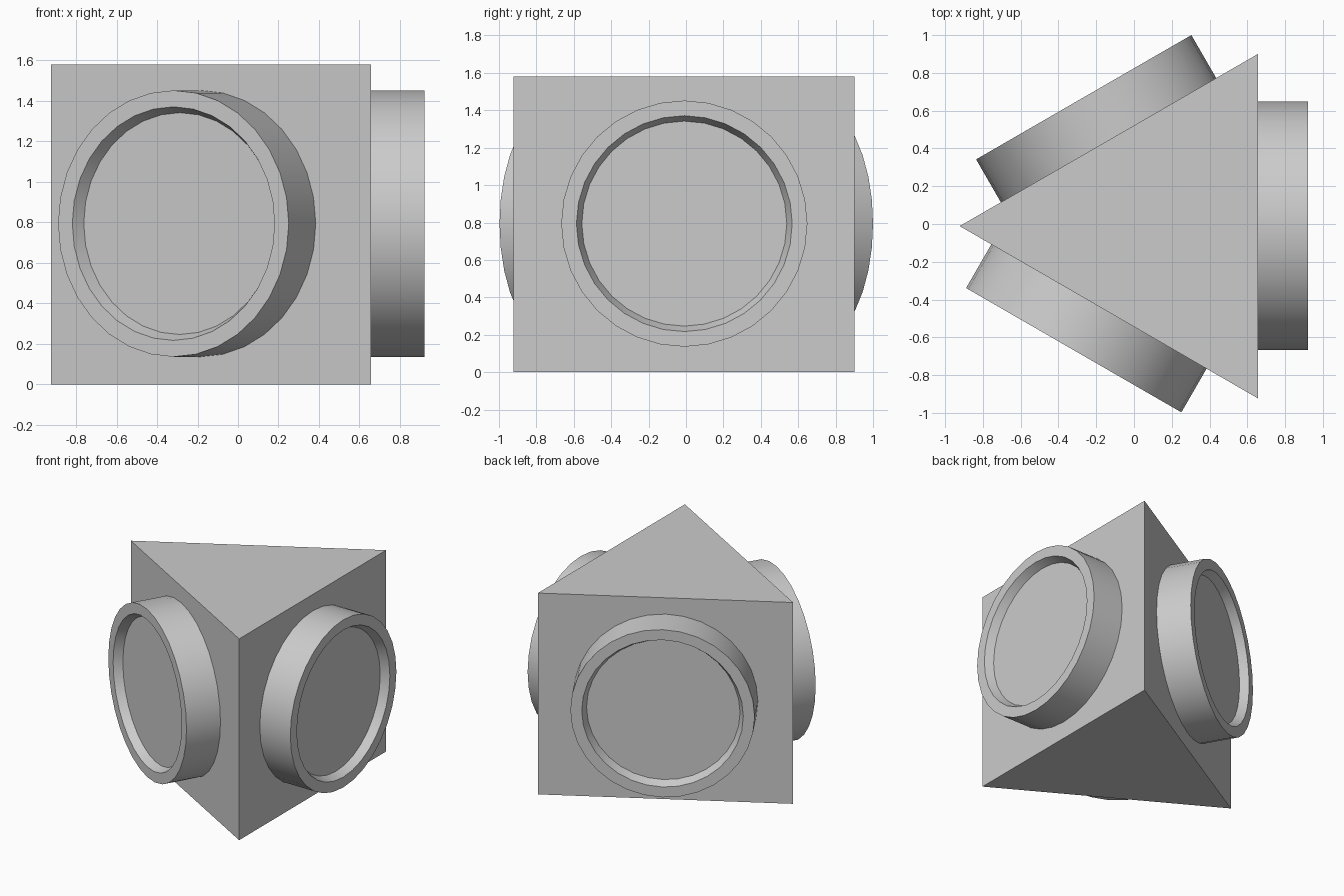
import bpy, bmesh, math
from mathutils import Vector

if "Cube" in bpy.data.objects:
    bpy.data.objects.remove(bpy.data.objects["Cube"])

grey = bpy.data.materials.new("light grey")
grey.diffuse_color = (0.6, 0.6, 0.6, 1)
grey.use_nodes = True
grey.node_tree.nodes["Principled BSDF"].inputs["Base Color"].default_value = grey.diffuse_color

HEIGHT = 1.58
CENTRE_Z = 0.794
SEGMENTS = 32


def finish(name, bm):
    bmesh.ops.recalc_face_normals(bm, faces=bm.faces)
    mesh = bpy.data.meshes.new(name)
    bm.to_mesh(mesh)
    bm.free()
    obj = bpy.data.objects.new(name, mesh)
    mesh.materials.append(grey)
    bpy.context.collection.objects.link(obj)
    return obj


# Triangular housing: extruded triangle
bm = bmesh.new()
corners = [(-0.923, -0.011), (0.656, -0.923), (0.656, 0.900)]
base = bm.faces.new([bm.verts.new((x, y, 0)) for x, y in corners])
top = bmesh.ops.extrude_face_region(bm, geom=[base], use_keep_orig=True)
bmesh.ops.translate(bm, vec=(0, 0, HEIGHT),
                    verts=[v for v in top["geom"] if isinstance(v, bmesh.types.BMVert)])
finish("triangular_housing", bm)

# Round lamp cup: (radius, distance from rim) from the wall to the recessed lens
PROFILE = [(0.658, -0.267), (0.658, 0), (0.577, 0), (0.548, -0.063)]


def lamp(name, x, y, angle):
    normal = Vector((math.cos(angle), math.sin(angle), 0))
    side = Vector((-normal.y, normal.x, 0))
    centre = Vector((x, y, CENTRE_Z))
    bm = bmesh.new()
    rings = []
    for r, d in PROFILE:
        ring = []
        for i in range(SEGMENTS):
            a = 2 * math.pi * i / SEGMENTS
            offset = side * math.cos(a) + Vector((0, 0, math.sin(a)))
            ring.append(bm.verts.new(centre + normal * d + offset * r))
        rings.append(ring)
    for a, b in zip(rings, rings[1:]):
        for i in range(SEGMENTS):
            j = (i + 1) % SEGMENTS
            bm.faces.new((a[i], a[j], b[j], b[i]))
    bm.faces.new(rings[0])
    bm.faces.new(rings[-1])
    obj = finish(name, bm)
    bpy.ops.object.select_all(action='DESELECT')
    obj.select_set(True)
    bpy.context.view_layer.objects.active = obj
    bpy.ops.object.shade_smooth_by_angle(angle=math.radians(30))


# One lamp on each side of the housing
lamp("right_lamp", 0.921, -0.009, 0)
lamp("back_lamp", -0.266, 0.671, math.radians(120))
lamp("front_lamp", -0.319, -0.668, math.radians(240))
